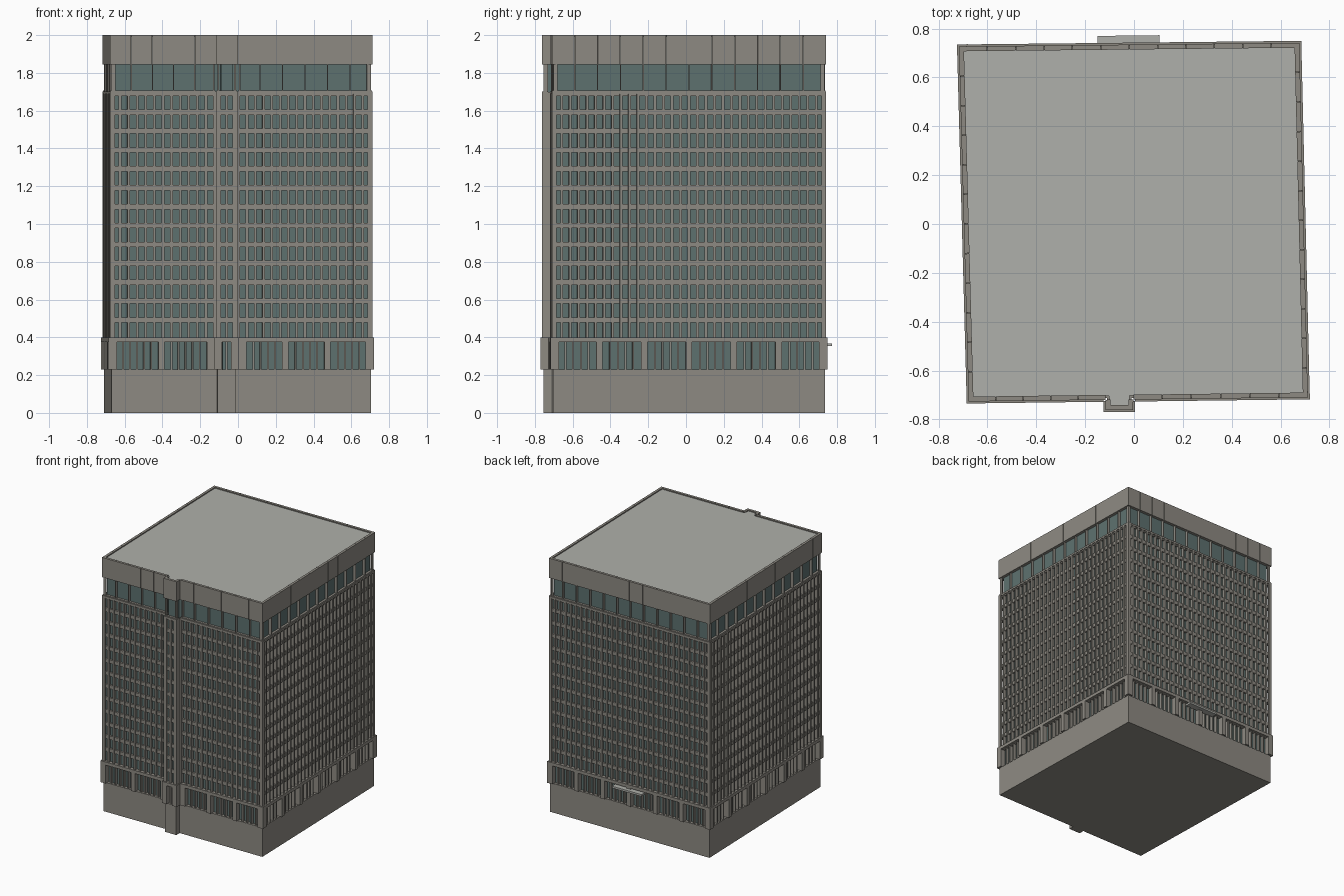
import bpy, bmesh
from mathutils import Vector

if "Cube" in bpy.data.objects:
    bpy.data.objects.remove(bpy.data.objects["Cube"])

def material(name, rgb):
    m = bpy.data.materials.new(name)
    m.diffuse_color = (*rgb, 1)
    m.use_nodes = True
    m.node_tree.nodes["Principled BSDF"].inputs["Base Color"].default_value = m.diffuse_color
    return m

CONCRETE = material("concrete", (0.27, 0.255, 0.225))
GLASS = material("tinted_glass", (0.11, 0.165, 0.16))
ROOF = material("roof_grey", (0.43, 0.435, 0.405))

# Outer footprint, counter-clockwise, with the shaft bump on the front
FOOT = [Vector(p) for p in [
    (-0.685, -0.735), (-0.125, -0.728), (-0.124, -0.770), (0.004, -0.769),
    (0.005, -0.727), (0.720, -0.718), (0.685, 0.750), (-0.725, 0.735)]]

def inset(poly, d):
    out = []
    for i, p in enumerate(poly):
        a = (p - poly[i - 1]).normalized()
        b = (poly[(i + 1) % len(poly)] - p).normalized()
        n1, n2 = Vector((-a.y, a.x)), Vector((-b.y, b.x))
        out.append(p + (n1 + n2) * d / (1 + n1.dot(n2)))
    return out

def add_prism(bm, poly, z0, z1):
    lo = [bm.verts.new((p.x, p.y, z0)) for p in poly]
    hi = [bm.verts.new((p.x, p.y, z1)) for p in poly]
    n = len(poly)
    bm.faces.new(lo[::-1])
    bm.faces.new(hi)
    for i in range(n):
        j = (i + 1) % n
        bm.faces.new((lo[i], lo[j], hi[j], hi[i]))

def finish(name, bm, mat):
    me = bpy.data.meshes.new(name)
    bm.to_mesh(me)
    bm.free()
    me.materials.append(mat)
    ob = bpy.data.objects.new(name, me)
    bpy.context.collection.objects.link(ob)

def prism(name, d, z0, z1, mat):
    bm = bmesh.new()
    add_prism(bm, inset(FOOT, d), z0, z1)
    finish(name, bm, mat)

class Wall:
    """One straight facade: u runs along it, depth runs inward."""
    def __init__(self, a, b):
        self.a, self.len = a, (b - a).length
        self.u = (b - a).normalized()
        self.n = Vector((-self.u.y, self.u.x))

    def box(self, bm, u0, u1, z0, z1, d0, d1):
        pt = lambda u, d: self.a + self.u * u + self.n * d
        add_prism(bm, [pt(u0, d0), pt(u1, d0), pt(u1, d1), pt(u0, d1)], z0, z1)

def walls(d):
    p = inset(FOOT, d)
    return [Wall(p[i], p[(i + 1) % len(p)]) for i in range(len(p))]

# Solid base, glazing cores and roof
prism("base", 0.015, 0, 0.23, CONCRETE)
prism("podium_glass", 0.042, 0.23, 0.39, GLASS)
prism("tower_glass", 0.030, 0.39, 1.69, GLASS)
prism("upper_glass", 0.034, 1.69, 1.85, GLASS)
prism("roof_slab", 0.024, 1.847, 1.992, ROOF)

# Podium: lintel, wide piers and groups of narrow mullions
piers, mullions = bmesh.new(), bmesh.new()
for w in walls(0):
    L = w.len
    if L < 0.06:
        w.box(piers, 0, L, 0.23, 0.40, 0, 0.03)
        continue
    w.box(piers, 0, L, 0.375, 0.40, 0, 0.045)
    groups = max(1, round(L / 0.235))
    corner, pier = 0.04, 0.034
    for u in (0, L - corner):
        w.box(piers, u, u + corner, 0.23, 0.375, 0, 0.045)
    span = (L - 2 * corner - (groups - 1) * pier) / groups
    n = max(2, round(span / 0.04))
    for g in range(groups):
        s = corner + g * (span + pier)
        if g:
            w.box(piers, s - pier, s, 0.23, 0.375, 0, 0.045)
        for k in range(1, n):
            c = s + span * k / n
            w.box(mullions, c - 0.005, c + 0.005, 0.23, 0.375, 0.018, 0.045)
finish("podium_piers", piers, CONCRETE)
finish("podium_mullions", mullions, CONCRETE)

# Tower: full-height fins and thirteen storeys of spandrels
fins, spandrels = bmesh.new(), bmesh.new()
for w in walls(0.008):
    L, corner = w.len, 0.014
    if L < 0.06:
        w.box(fins, 0, L, 0.40, 1.70, 0, 0.025)
        continue
    n = round((L - corner) / 0.0445)
    pitch = (L - corner) / n
    for k in range(n + 1):
        c = corner / 2 + k * pitch
        w.box(fins, c - 0.007, c + 0.007, 0.40, 1.695, 0, 0.025)
    for i in range(13):
        z = 0.478 + 0.1 * i
        w.box(spandrels, 0.002, L - 0.002, z, z + 0.028, 0.007, 0.025)
    w.box(spandrels, 0, L, 1.688, 1.702, 0, 0.03)
finish("tower_fins", fins, CONCRETE)
finish("tower_spandrels", spandrels, CONCRETE)

# Crown: thin fins over the tall glass band, panelled fascia above
crown_fins, fascia = bmesh.new(), bmesh.new()
for w in walls(0.008):
    L = w.len
    if L < 0.06:
        w.box(fascia, 0, L, 1.845, 2.0, 0, 0.02)
        continue
    n = max(1, round(L / 0.117))
    step = L / n
    for k in range(n):
        u = k * step
        w.box(fascia, u + (0.001 if k else 0), u + step - (0.001 if k < n - 1 else 0),
              1.845, 2.0, 0, 0.02)
        if k:
            w.box(crown_fins, u - 0.003, u + 0.003, 1.70, 1.846, 0.004, 0.03)
    for u in (0.008, L - 0.016):
        w.box(crown_fins, u, u + 0.008, 1.70, 1.846, 0.008, 0.03)
finish("crown_fins", crown_fins, CONCRETE)
finish("crown_fascia", fascia, CONCRETE)

# Entrance canopy on the back
bm = bmesh.new()
add_prism(bm, [Vector(p) for p in
               [(-0.15, 0.72), (0.105, 0.72), (0.105, 0.773), (-0.15, 0.770)]], 0.353, 0.368)
finish("entrance_canopy", bm, ROOF)
